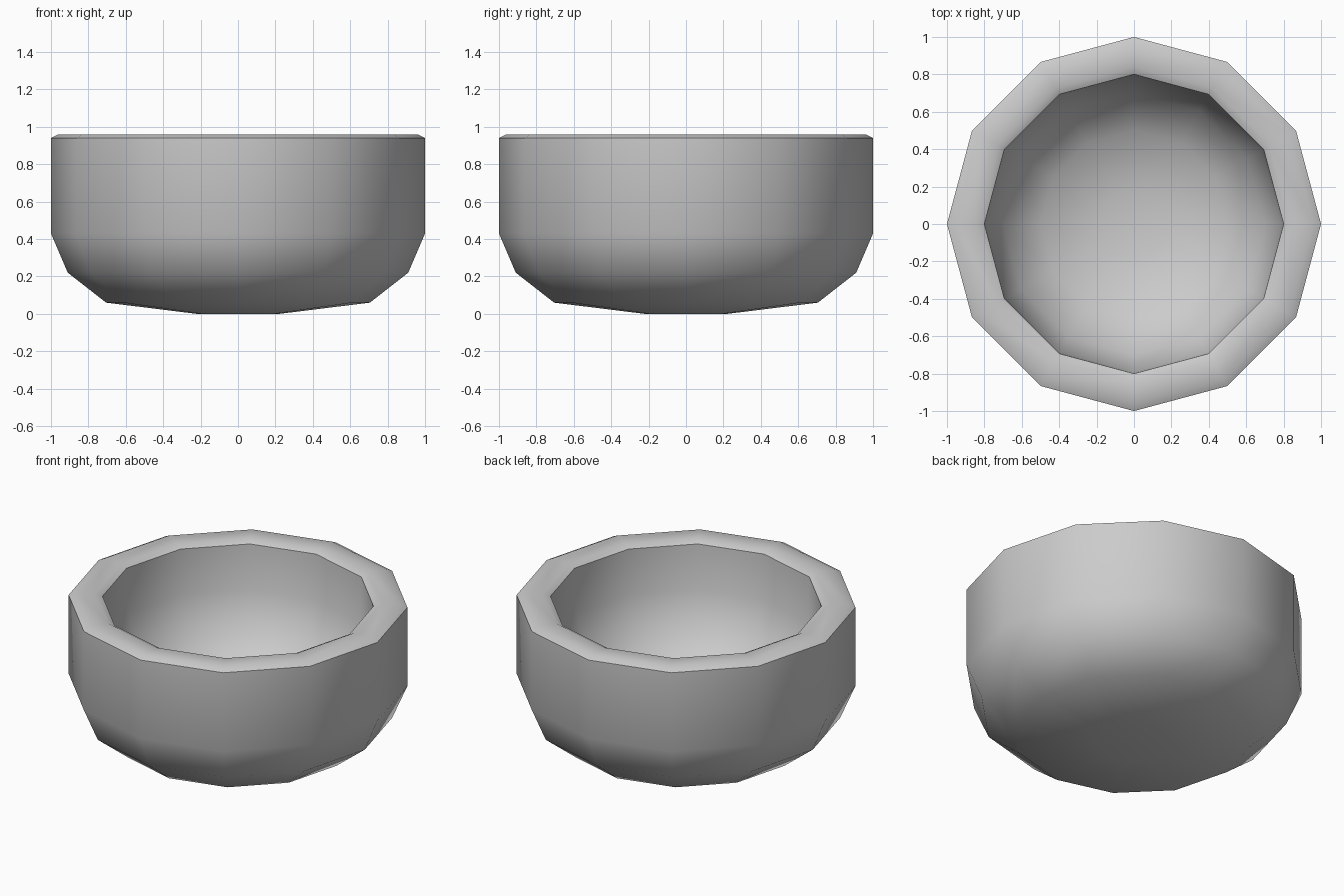
import bpy, bmesh
from math import cos, sin, pi

if "Cube" in bpy.data.objects:
    bpy.data.objects.remove(bpy.data.objects["Cube"])

SIDES = 12

# Bowl cross-section (radius, height): outside going up, over the rim, down the inside
profile = [(0.22, 0), (0.705, 0.06), (0.91, 0.22), (1.0, 0.43), (1.0, 0.94),
           (0.96, 0.96), (0.84, 0.96), (0.80, 0.94),
           (0.79, 0.65), (0.70, 0.40), (0.50, 0.23), (0.18, 0.16)]
SHARP_RINGS = (4, 7)  # outer and inner rim edges

bm = bmesh.new()
rings = [[bm.verts.new((r * cos(2 * pi * i / SIDES), r * sin(2 * pi * i / SIDES), z))
          for i in range(SIDES)] for r, z in profile]

# Walls
for a, b in zip(rings, rings[1:]):
    for i in range(SIDES):
        j = (i + 1) % SIDES
        bm.faces.new((a[i], a[j], b[j], b[i]))

# Underside and inner floor
bm.faces.new(rings[0][::-1])
bm.faces.new(rings[-1])
bmesh.ops.recalc_face_normals(bm, faces=bm.faces[:])
for f in bm.faces:
    f.smooth = True

# Crisp rim edges
for k in SHARP_RINGS:
    for i in range(SIDES):
        bm.edges.get((rings[k][i], rings[k][(i + 1) % SIDES])).smooth = False

mesh = bpy.data.meshes.new("bowl")
bm.to_mesh(mesh)
bm.free()
bowl = bpy.data.objects.new("bowl", mesh)
bpy.context.collection.objects.link(bowl)
